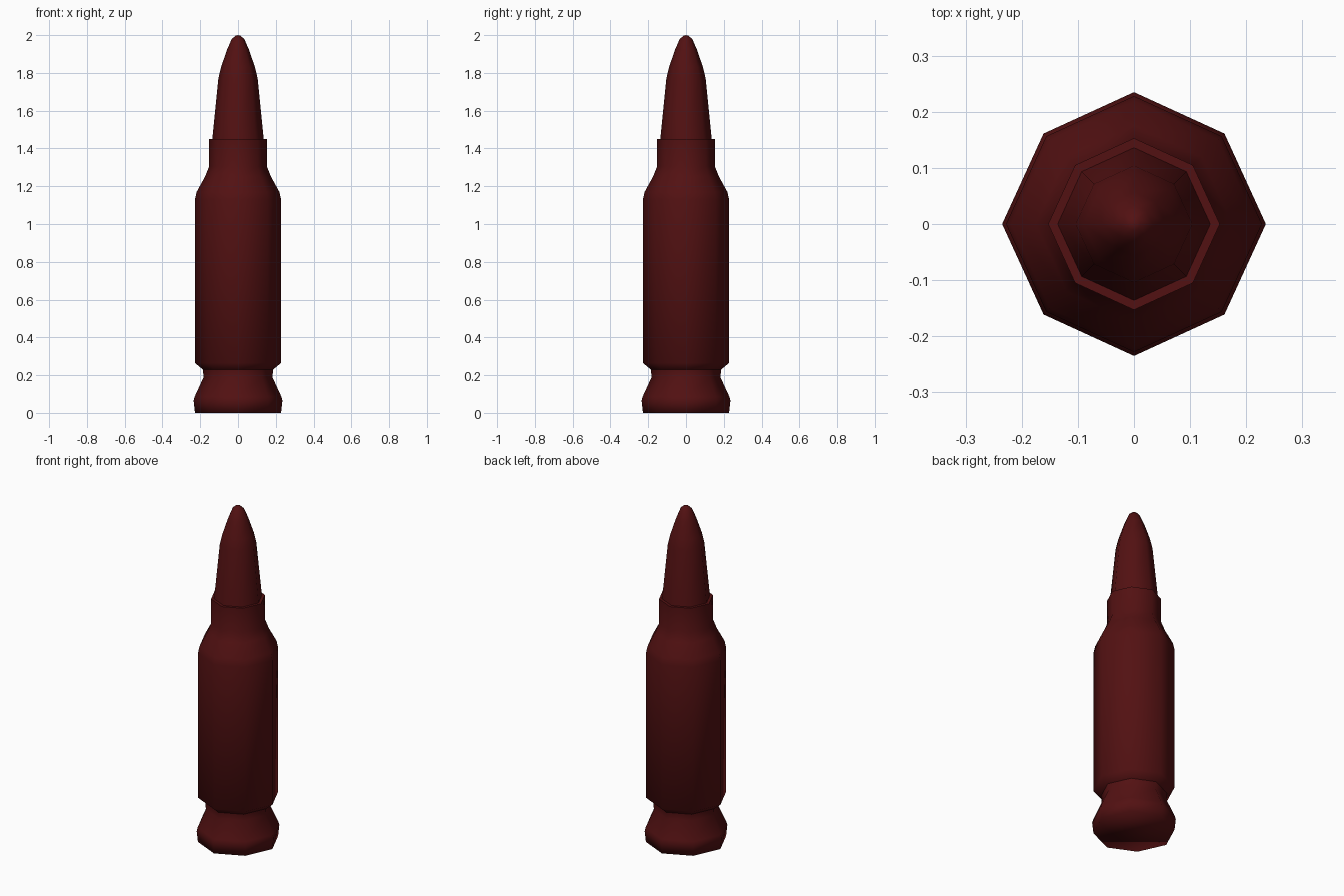
import bpy, bmesh, math

if "Cube" in bpy.data.objects:
    bpy.data.objects.remove(bpy.data.objects["Cube"])

mat = bpy.data.materials.new("dark red")
mat.diffuse_color = (0.085, 0.0055, 0.006, 1)
mat.use_nodes = True
mat.node_tree.nodes["Principled BSDF"].inputs["Base Color"].default_value = mat.diffuse_color


def lathe(name, profile, cap_bottom=False):
    """Spin (radius, z) points into an eight-sided smooth part."""
    bm = bmesh.new()
    rings = []
    for r, z in profile:
        if r == 0:
            rings.append([bm.verts.new((0, 0, z))] * 8)
            continue
        ring = []
        for i in range(8):
            a = i * math.pi / 4
            k = r if i % 2 == 0 else r * 0.97
            ring.append(bm.verts.new((k * math.cos(a), k * math.sin(a), z)))
        rings.append(ring)
    for lo, hi in zip(rings, rings[1:]):
        for i in range(8):
            j = (i + 1) % 8
            if hi[i] is hi[j]:
                bm.faces.new((lo[i], lo[j], hi[i]))
            else:
                bm.faces.new((lo[i], lo[j], hi[j], hi[i]))
    if cap_bottom:
        bm.faces.new(rings[0][::-1])
    for f in bm.faces:
        f.smooth = True
    me = bpy.data.meshes.new(name)
    bm.to_mesh(me)
    bm.free()
    me.materials.append(mat)
    ob = bpy.data.objects.new(name, me)
    bpy.context.collection.objects.link(ob)
    return ob


# flared base with extractor groove
lathe("base_rim", [(0.228, 0), (0.235, 0.065), (0.23, 0.085),
                   (0.182, 0.19), (0.186, 0.23)], True)
# case body, shoulder and neck
lathe("case", [(0.186, 0.23), (0.228, 0.265), (0.228, 1.13), (0.219, 1.17),
               (0.175, 1.25), (0.153, 1.305), (0.153, 1.45)])
# flat mouth of the neck
lathe("neck_mouth", [(0.153, 1.45), (0.136, 1.45)])
# pointed tip
lathe("tip", [(0.136, 1.45), (0.104, 1.77), (0.09, 1.83), (0.057, 1.925),
              (0.033, 1.98), (0.012, 1.997), (0, 2.0)])
